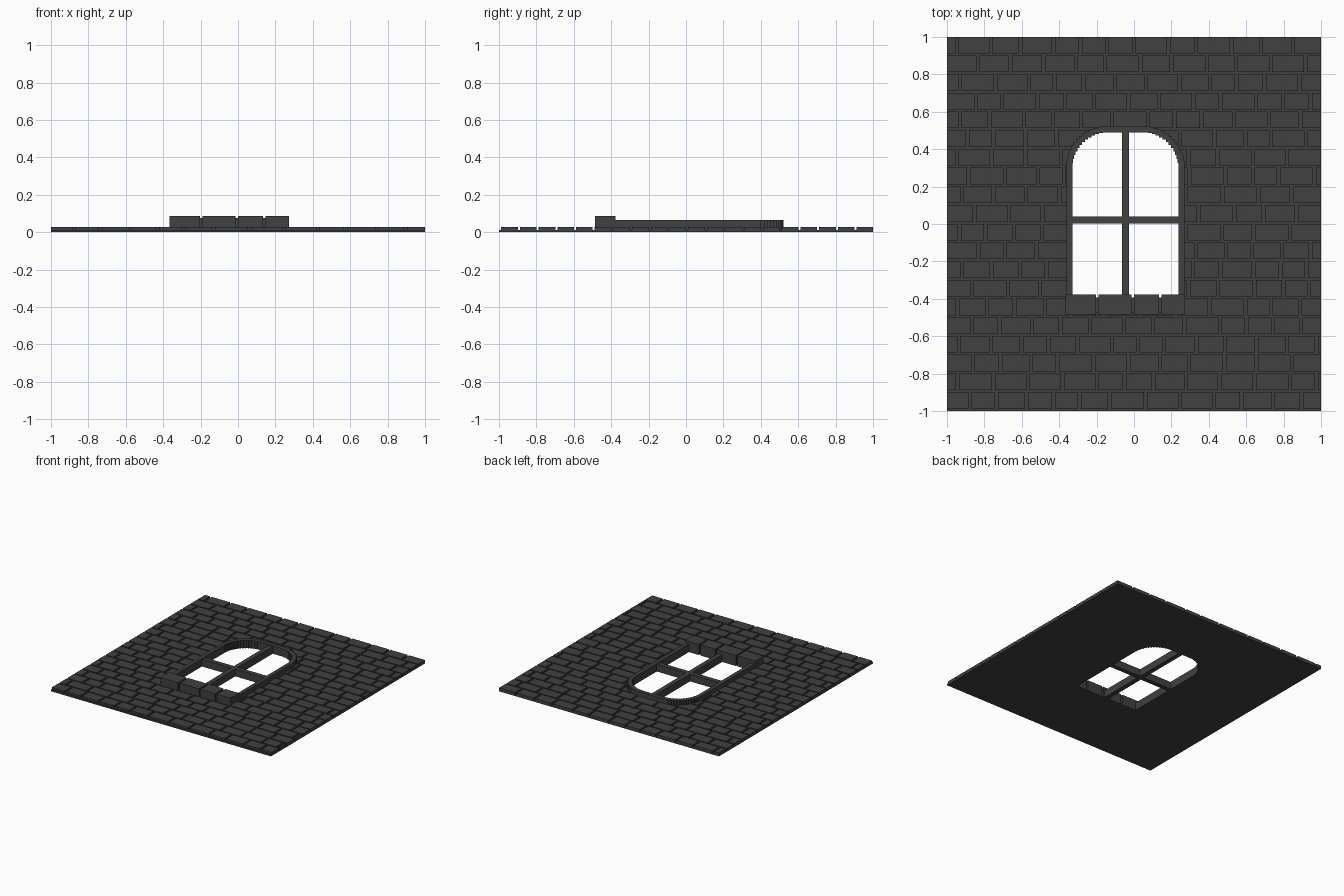
import bpy, bmesh, math, random
from mathutils import Matrix, Vector

if "Cube" in bpy.data.objects:
    bpy.data.objects.remove(bpy.data.objects["Cube"], do_unlink=True)

random.seed(4)

stone = bpy.data.materials.new("dark grey stone")
stone.use_nodes = True
colour = (0.052, 0.052, 0.052, 1)
stone.diffuse_color = colour
stone.node_tree.nodes["Principled BSDF"].inputs["Base Color"].default_value = colour


def finish(name, bm):
    bmesh.ops.recalc_face_normals(bm, faces=bm.faces)
    mesh = bpy.data.meshes.new(name)
    bm.to_mesh(mesh)
    bm.free()
    mesh.materials.append(stone)
    ob = bpy.data.objects.new(name, mesh)
    bpy.context.scene.collection.objects.link(ob)
    return ob


def boxes(name, spans):
    """One object from boxes given as (x0, x1, y0, y1, z0, z1)."""
    bm = bmesh.new()
    for x0, x1, y0, y1, z0, z1 in spans:
        m = Matrix.Translation(((x0 + x1) / 2, (y0 + y1) / 2, (z0 + z1) / 2))
        m = m @ Matrix.Diagonal((x1 - x0, y1 - y0, z1 - z0, 1))
        bmesh.ops.create_cube(bm, size=1, matrix=m)
    return finish(name, bm)


# Main measures of the window
CX, HALF, SPRING, SILL_Y = -0.046, 0.284, 0.30, -0.38   # opening
R_IN, FRAME, FRAME_Z = 0.19, 0.032, 0.065
R_MID = R_IN + FRAME / 2
ARC_X = HALF - R_IN                                     # arc centre offset
BASE_Z, BRICK_Z = 0.013, 0.028
STEPS = 15

# Wall backing and staggered brick courses
backing = boxes("wall_backing", [(-1, 1, -1, 1, 0, BASE_Z)])
courses = []
for row in range(20):
    y0 = -0.988 + 0.1 * row
    y1 = min(y0 + 0.089, 1.0)
    x = -1.0
    width = random.uniform(0.04, 0.08) if row % 2 else random.uniform(0.10, 0.16)
    while x < 0.999:
        end = x + width
        if end > 0.97:
            end = 1.0
        courses.append((x, end, y0, y1, BASE_Z - 0.001, BRICK_Z))
        x = end + 0.016
        width = random.uniform(0.12, 0.18)
bricks = boxes("wall_bricks", courses)

# Arched cutter that follows the middle of the window frame
outline = [(CX - HALF - FRAME / 2, SILL_Y - 0.05), (CX + HALF + FRAME / 2, SILL_Y - 0.05)]
for side, angles in ((1, range(0, 91, 6)), (-1, range(90, -1, -6))):
    for a in angles:
        t = math.radians(a)
        outline.append((CX + side * (ARC_X + R_MID * math.cos(t)),
                        SPRING + R_MID * math.sin(t)))
bm = bmesh.new()
face = bm.faces.new([bm.verts.new((x, y, -0.1)) for x, y in outline])
ext = bmesh.ops.extrude_face_region(bm, geom=[face])
bmesh.ops.translate(bm, vec=Vector((0, 0, 0.3)),
                    verts=[v for v in ext["geom"] if isinstance(v, bmesh.types.BMVert)])
cutter = finish("opening_cutter", bm)
cutter.hide_render = True
for ob in (backing, bricks):
    mod = ob.modifiers.new("opening", 'BOOLEAN')
    mod.operation, mod.solver, mod.object = 'DIFFERENCE', 'EXACT', cutter
    bpy.context.view_layer.objects.active = ob
    bpy.ops.object.modifier_apply(modifier=mod.name)
bpy.data.objects.remove(cutter, do_unlink=True)

# Straight frame jambs and head
for name, side in (("left_jamb", 1), ("right_jamb", -1)):
    xs = sorted((CX + side * HALF, CX + side * (HALF + FRAME)))
    boxes(name, [(*xs, SILL_Y - 0.01, SPRING, 0, FRAME_Z)])
boxes("frame_head", [(CX - ARC_X, CX + ARC_X, SPRING + R_IN,
                      SPRING + R_IN + FRAME, 0, FRAME_Z)])

# Stepped arch corners made of small square blocks
for name, side in (("left_arch_blocks", 1), ("right_arch_blocks", -1)):
    blocks = []
    h = FRAME / 2
    for i in range(STEPS + 1):
        t = math.radians(90 * i / STEPS)
        x = CX + side * (ARC_X + R_MID * math.cos(t))
        y = SPRING + R_MID * math.sin(t)
        blocks.append((x - h, x + h, y - h, y + h, 0, FRAME_Z))
    boxes(name, blocks)

# Glazing bars
boxes("upright_bar", [(-0.065, -0.027, SILL_Y - 0.01, SPRING + R_IN + 0.01, 0, 0.06)])
boxes("cross_bar", [(CX - HALF - 0.01, CX + HALF + 0.01, 0.003, 0.04, 0, 0.06)])

# Raised sill: four stones over a recessed mortar core
stones = ((-0.365, -0.203), (-0.19, -0.014), (0.0, 0.134), (0.148, 0.272))
boxes("sill_stones", [(a, b, -0.487, -0.377, 0, 0.088) for a, b in stones])
boxes("sill_mortar", [(-0.355, 0.262, -0.477, -0.392, 0, 0.075)])
